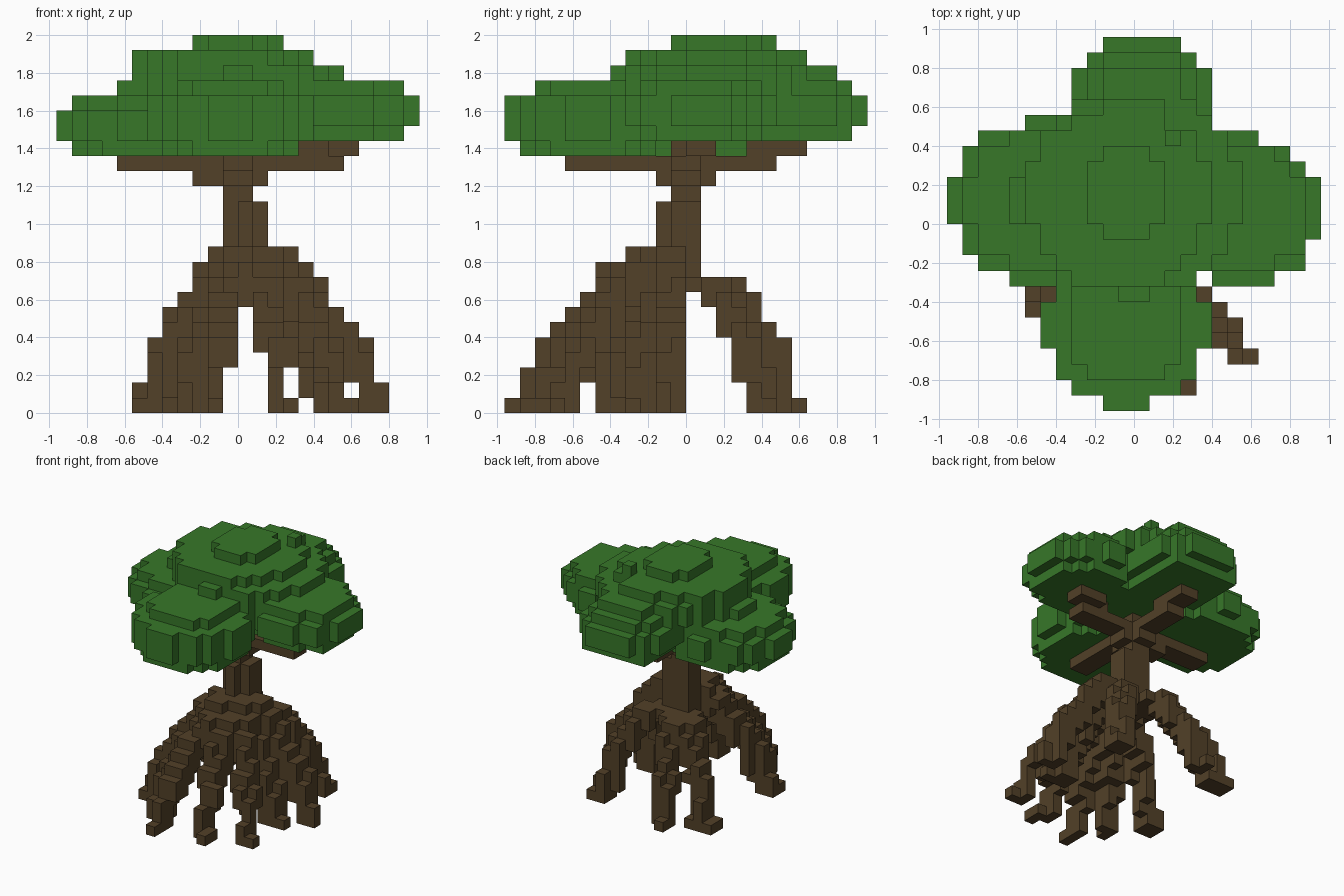
import bpy, bmesh, math
from mathutils import Vector

S = 0.08  # block size

cube = bpy.data.objects.get("Cube")
if cube:
    bpy.data.objects.remove(cube, do_unlink=True)


def make_material(name, rgb):
    mat = bpy.data.materials.new(name)
    mat.use_nodes = True
    mat.diffuse_color = (*rgb, 1)
    mat.node_tree.nodes["Principled BSDF"].inputs["Base Color"].default_value = (*rgb, 1)
    return mat


bark = make_material("bark brown", (0.085, 0.052, 0.021))
leaf = make_material("leaf green", (0.038, 0.185, 0.022))


def box(x, y, z):
    """Blocks in inclusive index ranges."""
    return {(i, j, k) for i in range(x[0], x[1] + 1)
            for j in range(y[0], y[1] + 1) for k in range(z[0], z[1] + 1)}


def disc(cx, cy, rx, ry, power, k):
    """One layer of blocks whose centres fall in a (squarish) ellipse."""
    return {(i, j, k) for i in range(-12, 12) for j in range(-12, 12)
            if abs(((i + .5) * S - cx) / rx) ** power
            + abs(((j + .5) * S - cy) / ry) ** power <= 1}


def skin(name, cells, mat):
    """Mesh the exposed sides of a set of blocks."""
    bm = bmesh.new()
    verts = {}

    def vert(p):
        if p not in verts:
            verts[p] = bm.verts.new(Vector(p) * S)
        return verts[p]

    for c in sorted(cells):
        for axis in range(3):
            for side in (0, 1):
                n = list(c)
                n[axis] += 2 * side - 1
                if tuple(n) in cells:
                    continue
                ring = []
                for a, b in ((0, 0), (1, 0), (1, 1), (0, 1)):
                    p = list(c)
                    p[axis] += side
                    p[(axis + 1) % 3] += a
                    p[(axis + 2) % 3] += b
                    ring.append(vert(tuple(p)))
                bm.faces.new(ring if side else ring[::-1])
    mesh = bpy.data.meshes.new(name)
    bm.to_mesh(mesh)
    bm.free()
    mesh.materials.append(mat)
    obj = bpy.data.objects.new(name, mesh)
    bpy.context.collection.objects.link(obj)


# Trunk with a front rib, and a small collar under the branches
trunk = box((-1, 1), (-1, 0), (8, 13)) | box((0, 0), (-2, -2), (8, 13))
trunk |= box((-1, 0), (-1, 0), (14, 17))
trunk |= box((-3, 1), (-1, 0), (15, 15)) | box((-1, 0), (-2, 1), (15, 15))
skin("trunk", trunk, bark)

# Four branches in a cross, two of them rising at the tips
branches = box((-8, 6), (-1, 0), (16, 16)) | box((-1, 0), (-8, 5), (16, 16))
branches |= box((4, 5), (-1, 0), (17, 17)) | box((5, 7), (0, 1), (17, 17))
branches |= box((-1, 0), (4, 7), (17, 17))
skin("branches", branches, bark)

# Arching stilt roots: reach at each level as a fraction of the full length
REACH = (1, .94, .92, .85, .83, .75, .66, .58, .5, .41, .28, 0)


def root(end, top, foot):
    start = Vector((0.06, -0.04))
    span = Vector(end) - start
    length = span.length
    d = span / length
    perp = Vector((-d.y, d.x))
    cells = set()
    for k in range(top + 1):
        outer = REACH[k] * length
        inner = 0 if k == top else max(0, REACH[k + 1] * length - 0.07)
        half = 0.03 if k > 2 else foot
        for s in range(int((outer - inner) / 0.02) + 1):
            for o in (-half, half):
                p = start + d * (inner + s * 0.02) + perp * o
                cells.add((math.floor(p.x / S), math.floor(p.y / S), k))
    return cells


# End point, top level and half width of the foot
ROOTS = {
    "front_root": ((-.14, -.92), 10, 0),
    "inner_front_root": ((-.28, -.69), 9, 0),
    "front_left_root": ((.25, -.82), 9, 0),
    "long_left_root": ((.59, -.69), 10, 0),
    "left_root": ((.56, -.27), 9, .03),
    "outer_left_root": ((.77, -.12), 10, .03),
    "front_right_root": ((-.52, -.44), 10, .03),
    "back_left_root": ((.5, .45), 8, .03),
    "back_root": ((-.2, .6), 8, 0),
    "back_right_root": ((-.49, .44), 8, .03),
}
for name, (end, top, foot) in ROOTS.items():
    skin(name, root(end, top, foot), bark)

# Leaf clumps: centre, y stretch, squareness, lowest layer, radius per layer
CLUMPS = (
    (-.48, .115, .885, 2, 17, (.44, .47, .47, .40, .17)),
    (.56, .07, .95, 2.1, 18, (.34, .40, .40, .34)),
    (-.04, -.51, 1.05, 2, 17, (.37, .42, .42, .41, .30)),
    (.04, .51, 1.25, 3, 18, (.32, .36, .36, .31, .25, .11)),
    (0, .12, 1, 2, 18, (.36, .36, .40)),
    (0, .16, .95, 2, 21, (.56, .56)),
    (-.08, .14, 1, 2, 23, (.47,)),
    (-.04, .16, 1.15, 2.5, 24, (.21,)),
)
canopy = box((2, 2), (5, 5), (22, 24))  # sprig above the back clump
for cx, cy, stretch, power, low, radii in CLUMPS:
    for n, r in enumerate(radii):
        canopy |= disc(cx, cy, r, r * stretch, power, low + n)
skin("canopy", canopy - branches - trunk, leaf)
